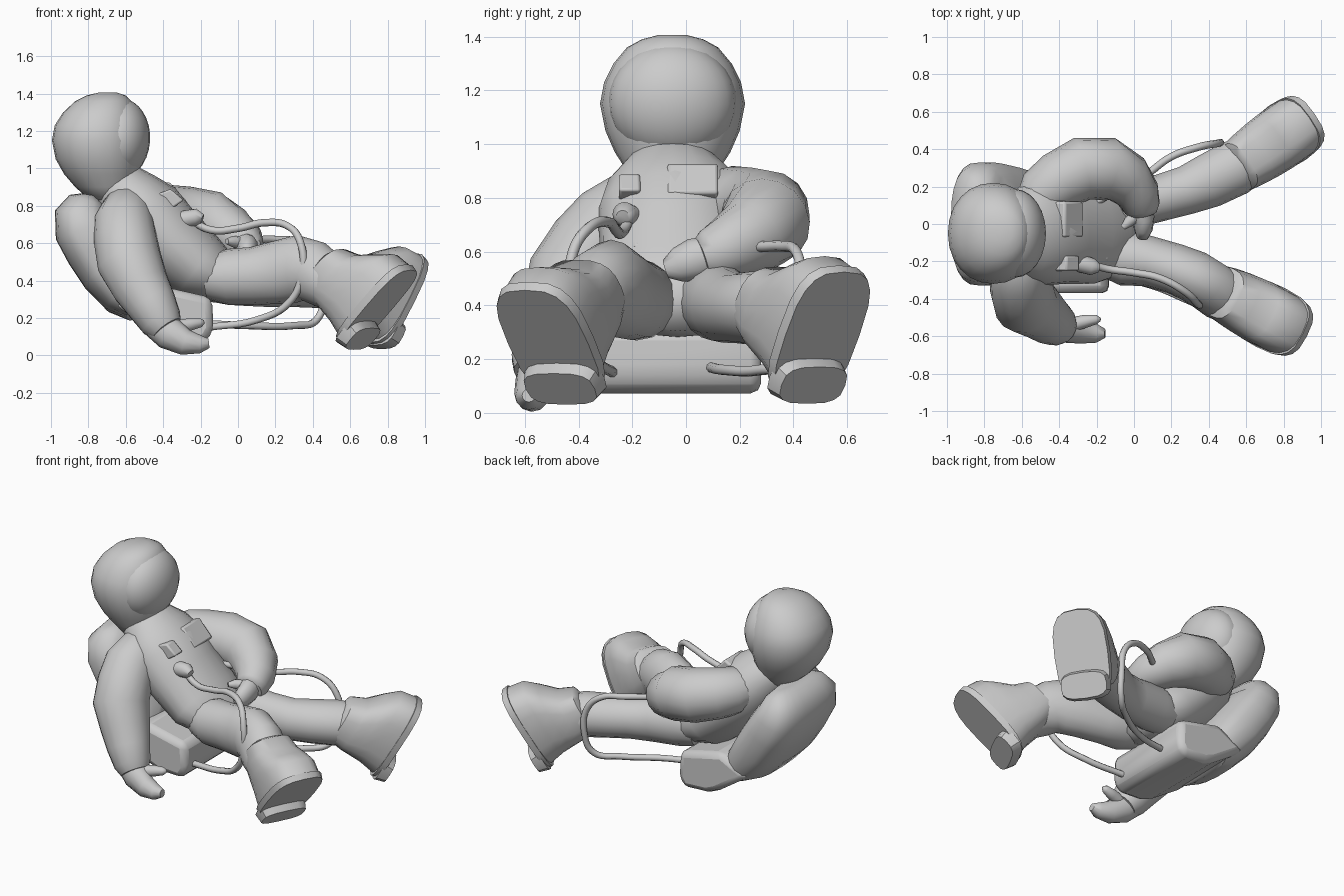
import bpy, bmesh, math
from mathutils import Vector as V


def finish(name, bm, angle=40):
    bmesh.ops.recalc_face_normals(bm, faces=bm.faces)
    me = bpy.data.meshes.new(name)
    bm.to_mesh(me)
    bm.free()
    ob = bpy.data.objects.new(name, me)
    bpy.context.collection.objects.link(ob)
    bpy.ops.object.select_all(action='DESELECT')
    bpy.context.view_layer.objects.active = ob
    ob.select_set(True)
    bpy.ops.object.shade_smooth_by_angle(angle=math.radians(angle))
    return ob


def skin(name, sections, n=16, power=1.0, angle=40):
    """Join oval sections (centre, half-axis a, half-axis b) into a closed body."""
    bm = bmesh.new()
    rings = []
    for c, a, b in sections:
        ring = []
        for i in range(n):
            t = 2 * math.pi * i / n
            co, si = math.cos(t), math.sin(t)
            u = math.copysign(abs(co) ** power, co)
            v = math.copysign(abs(si) ** power, si)
            ring.append(bm.verts.new(c + a * u + b * v))
        rings.append(ring)
    for r, s in zip(rings, rings[1:]):
        for i in range(n):
            j = (i + 1) % n
            bm.faces.new((r[i], r[j], s[j], s[i]))
    bm.faces.new(rings[0])
    bm.faces.new(rings[-1])
    return finish(name, bm, angle)


def limb(name, pts, hint=(0, 1, 0), n=16, power=1.0):
    """Body swept along points (x, y, z, half-width[, half-depth])."""
    cs = [V(p[:3]) for p in pts]
    secs = []
    for i, p in enumerate(pts):
        t = (cs[min(i + 1, len(cs) - 1)] - cs[max(i - 1, 0)]).normalized()
        a = V(hint)
        a = (a - t * a.dot(t)).normalized()
        secs.append((cs[i], a * p[3], t.cross(a) * p[-1]))
    return skin(name, secs, n, power, 60)


def slab(name, profile, y0, y1, bevel):
    """Side profile in x/z pulled across y with rounded edges."""
    bm = bmesh.new()
    f = bm.faces.new([bm.verts.new((x, y0, z)) for x, z in profile])
    r = bmesh.ops.extrude_face_region(bm, geom=[f])
    bmesh.ops.translate(bm, vec=(0, y1 - y0, 0),
                        verts=[v for v in r['geom'] if isinstance(v, bmesh.types.BMVert)])
    ob = finish(name, bm)
    m = ob.modifiers.new('Bevel', 'BEVEL')
    m.width, m.segments = bevel, 2
    return ob


def ball(name, c, s, rot=0):
    bpy.ops.mesh.primitive_uv_sphere_add(segments=24, ring_count=16, location=c, rotation=(0, rot, 0))
    ob = bpy.context.object
    ob.name, ob.scale = name, s
    bpy.ops.object.shade_smooth()
    return ob


def hose(name, pts, r=0.02):
    cu = bpy.data.curves.new(name, 'CURVE')
    cu.dimensions, cu.bevel_depth, cu.bevel_resolution = '3D', r, 2
    cu.resolution_u, cu.use_fill_caps = 6, True
    sp = cu.splines.new('BEZIER')
    sp.bezier_points.add(len(pts) - 1)
    for b, p in zip(sp.bezier_points, pts):
        b.co = p
        b.handle_left_type = b.handle_right_type = 'AUTO'
    bpy.context.collection.objects.link(bpy.data.objects.new(name, cu))


def boot(side, o, w, f):
    """Sole centre o, width axis w, heel-to-toe axis f; sections run from ankle to sole."""
    o, w, f = V(o), V(w).normalized(), V(f)
    f = (f - w * f.dot(w)).normalized()
    s = w.cross(f)

    def secs(rows):
        return [(o + s * h + f * c, f * l, w * k) for h, c, l, k in rows]
    skin(side + '_boot', secs([(-.40, -.06, .10, .10), (-.38, -.06, .14, .14), (-.29, -.05, .17, .155),
                               (-.21, -.01, .215, .165), (-.14, .02, .25, .17), (-.03, .015, .27, .17)]), 20, .72)
    skin(side + '_sole', secs([(-.04, 0.01, .28, .175), (0, 0.01, .275, .168)]), 20, .65, 30)
    skin(side + '_heel', secs([(-.02, -.18, .095, .16), (.045, -.18, .08, .145)]), 16, .65, 30)


def z_rings(name, rows, cy, n=24):
    """Level ovals (z, x min, x max, half-width in y)."""
    skin(name, [(V(((a + b) / 2, cy, z)), V(((b - a) / 2, 0, 0)), V((0, k, 0)))
                for z, a, b, k in rows], n, .95, 60)


# Helmet tapering to the neck, and the bulging visor
z_rings('helmet', [(.83, -.79, -.58, .13), (.90, -.87, -.55, .17), (.97, -.93, -.53, .215), (1.05, -.975, -.515, .25),
                   (1.15, -.995, -.51, .27), (1.23, -.98, -.52, .255), (1.30, -.935, -.54, .22),
                   (1.36, -.87, -.57, .17), (1.39, -.81, -.60, .115), (1.407, -.74, -.65, .05)], -.05)
ball('visor', (-.64, -.05, 1.155), (.17, .238, .222), .08)

# Torso leaning back
limb('torso', [(.01, -.03, .37, .10, .07), (-.07, -.03, .40, .24, .13), (-.22, -.03, .48, .29, .19),
               (-.38, -.04, .62, .28, .21), (-.50, -.04, .75, .29, .22), (-.58, -.05, .84, .25, .18),
               (-.65, -.05, .91, .18, .15), (-.68, -.05, .95, .14, .12)], n=20)

# Life-support pack with rounded top and the box under the seat
limb('backpack', [(-.80, 0, .86, .18, .04), (-.805, 0, .83, .25, .10), (-.83, 0, .76, .31, .15), (-.82, 0, .68, .33, .165),
                  (-.76, 0, .58, .33, .17), (-.68, -.01, .46, .32, .17), (-.58, -.03, .33, .31, .15),
                  (-.52, -.04, .25, .29, .09)], n=24, power=.72)
slab('lower_box', [(-.66, .27), (-.42, .11), (-.35, .08), (-.17, .07), (-.13, .14), (-.14, .31), (-.45, .38)],
     -.37, .28, .045)

# Chest controls and belt unit
slab('chest_box', [(-.47, .88), (-.37, .93), (-.27, .82), (-.36, .76)], -.07, .12, .012)
slab('chest_pocket', [(-.44, .86), (-.36, .89), (-.29, .83), (-.36, .78)], -.25, -.17, .01)
slab('belt_unit', [(-.31, .66), (-.23, .70), (-.13, .62), (-.20, .56)], -.20, .05, .015)
limb('hose_valve', [(-.32, -.20, .72, .05), (-.22, -.23, .74, .045), (-.19, -.235, .73, .025)])

# Arm resting on the ground, with its hand
limb('right_arm', [(-.57, -.12, .79, .10), (-.59, -.19, .77, .14), (-.61, -.27, .70, .165), (-.60, -.35, .61, .17),
                   (-.58, -.42, .50, .175), (-.52, -.46, .37, .155), (-.46, -.51, .27, .135),
                   (-.41, -.54, .18, .115), (-.38, -.555, .14, .09)], (1, 0, 0))
limb('right_hand', [(-.44, -.54, .17, .07, .08), (-.37, -.56, .12, .075, .09), (-.28, -.575, .07, .065, .07),
                    (-.20, -.585, .06, .05, .048), (-.155, -.585, .065, .025, .025)], n=12)
limb('right_thumb', [(-.34, -.54, .15, .04), (-.26, -.52, .165, .035), (-.20, -.51, .175, .025),
                     (-.18, -.51, .18, .01)], n=10)

# Arm bent over the lap, with its hand
limb('left_arm', [(-.55, .09, .78, .10), (-.49, .16, .775, .145), (-.40, .23, .755, .16), (-.28, .295, .735, .17),
                  (-.14, .295, .71, .17), (-.04, .24, .655, .145), (.02, .16, .615, .12),
                  (.04, .09, .585, .10), (.045, .06, .575, .08)], (0, 0, 1))
limb('left_hand', [(.03, .10, .59, .07, .07), (.05, .03, .57, .08, .06), (.05, -.03, .55, .065, .05),
                   (.045, -.075, .535, .035, .03)], (0, 0, 1), 12)
limb('left_thumb', [(.02, .05, .60, .035), (-.03, .01, .61, .03), (-.06, -.02, .61, .015)], (0, 0, 1), 10)

# Legs: one with a raised knee, one stretched out
limb('right_leg', [(-.16, -.16, .42, .12, .12), (-.05, -.18, .42, .15, .15), (.08, -.20, .425, .135, .155),
                   (.22, -.24, .445, .135, .17), (.32, -.28, .465, .14, .18), (.40, -.33, .45, .14, .165),
                   (.47, -.38, .40, .14, .15), (.54, -.42, .35, .13, .13)])
limb('left_leg', [(-.16, .09, .42, .12, .13), (-.04, .11, .42, .14, .15), (.14, .14, .40, .125, .14),
                  (.28, .18, .39, .13, .13), (.40, .23, .39, .145, .135), (.54, .30, .39, .15, .14),
                  (.64, .36, .37, .13, .13)])
boot('right', (.75, -.51, .25), (.45, .87, 0), (.62, -.25, .70))
boot('left', (.845, .505, .28), (-.57, .82, 0), (.42, .26, .82))

# Hoses from the chest back to the lower box
hose('right_hose', [(-.28, -.20, .74), (-.14, -.24, .67), (0, -.26, .68), (.14, -.29, .71), (.27, -.36, .69),
                    (.335, -.42, .60), (.34, -.43, .42), (.27, -.40, .28), (.10, -.33, .19), (-.16, -.27, .15)])
hose('left_hose', [(-.20, .12, .66), (.06, .26, .62), (.20, .36, .62), (.34, .41, .60), (.44, .43, .50),
                   (.46, .43, .34), (.42, .38, .19), (.30, .28, .16), (.05, .14, .16), (-.16, .09, .17)])
